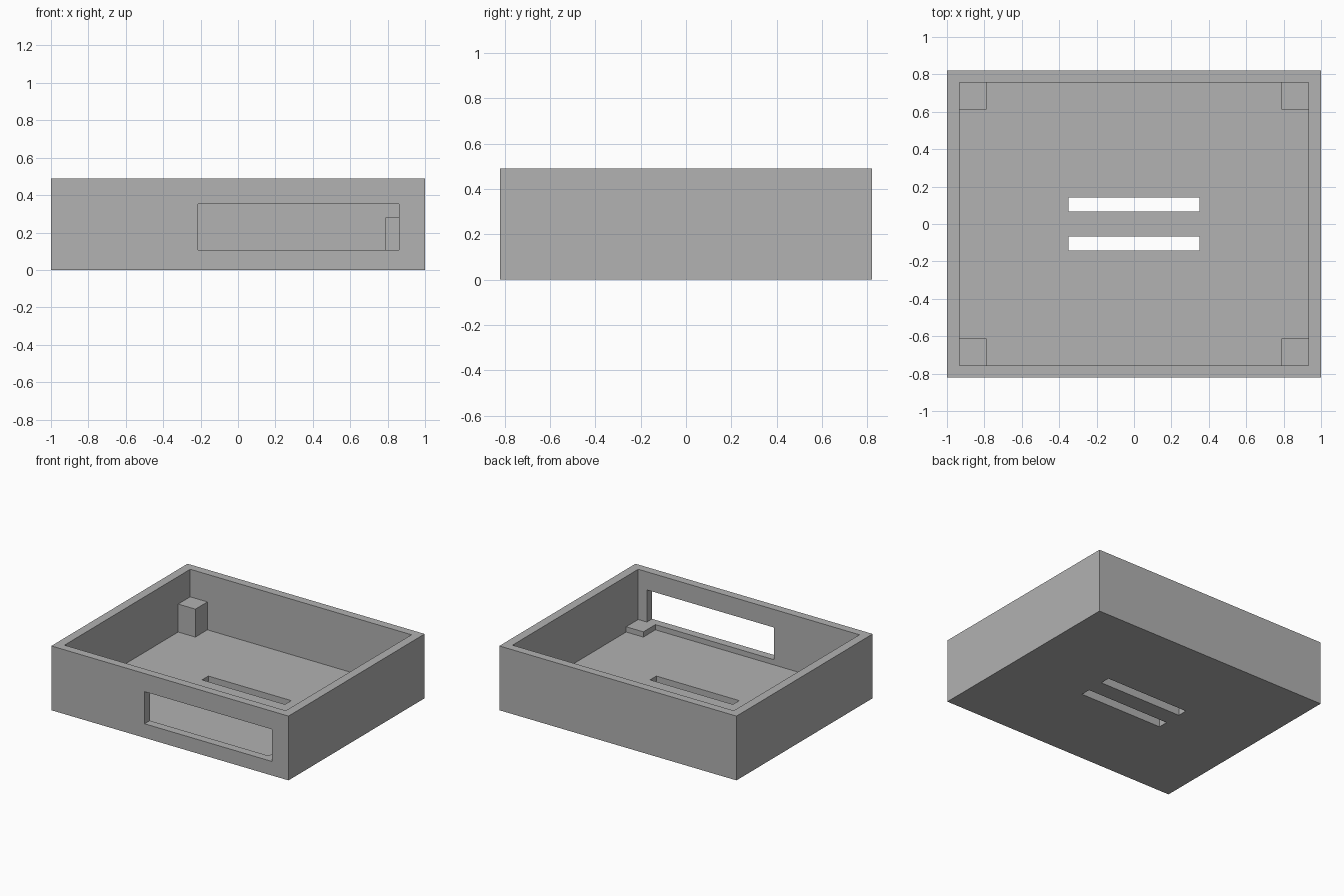
import bpy
import bmesh
from mathutils import Vector

if "Cube" in bpy.data.objects:
    bpy.data.objects.remove(bpy.data.objects["Cube"], do_unlink=True)

W, D, H = 1.0, 0.82, 0.49          # half width, half depth, height
IW, ID, FLOOR = 0.933, 0.757, 0.067  # inner half sizes, floor thickness
POST = 0.145

grey = bpy.data.materials.new("plain_grey")
grey.use_nodes = True
grey.diffuse_color = (0.445, 0.445, 0.445, 1)
grey.node_tree.nodes["Principled BSDF"].inputs["Base Color"].default_value = grey.diffuse_color


def box(name, lo, hi):
    """Axis-aligned box between two corners."""
    lo, hi = Vector(lo), Vector(hi)
    bm = bmesh.new()
    bmesh.ops.create_cube(bm, size=1)
    for v in bm.verts:
        v.co = (lo + hi) / 2 + v.co * (hi - lo)
    mesh = bpy.data.meshes.new(name)
    bm.to_mesh(mesh)
    bm.free()
    mesh.materials.append(grey)
    obj = bpy.data.objects.new(name, mesh)
    bpy.context.collection.objects.link(obj)
    return obj


def cut(target, lo, hi):
    """Subtract a box from the target and discard the cutter."""
    cutter = box("cutter", lo, hi)
    cutter.hide_render = True
    mod = target.modifiers.new("cut", 'BOOLEAN')
    mod.operation = 'DIFFERENCE'
    mod.solver = 'EXACT'
    mod.object = cutter
    bpy.context.view_layer.objects.active = target
    bpy.ops.object.modifier_apply(modifier=mod.name)
    bpy.data.objects.remove(cutter, do_unlink=True)


# Open tray with a hollow interior
tray = box("tray", (-W, -D, 0), (W, D, H))
cut(tray, (-IW, -ID, FLOOR), (IW, ID, H + 0.1))

# Window in the front wall
cut(tray, (-0.213, -D - 0.1, 0.107), (0.86, -ID + 0.05, 0.352))

# Two long slots through the floor
for y in (-0.104, 0.104):
    cut(tray, (-0.35, y - 0.038, -0.1), (0.35, y + 0.038, FLOOR + 0.05))

# Corner posts, the one beside the window kept low
for side, sx in (("left", 1), ("right", -1)):
    for end, sy in (("front", -1), ("back", 1)):
        top = 0.107 if (sx, sy) == (1, -1) else 0.28
        cx, cy = sx * (IW - POST / 2), sy * (ID - POST / 2)
        box(f"{end}_{side}_post",
            (cx - POST / 2, cy - POST / 2, FLOOR),
            (cx + POST / 2, cy + POST / 2, top))
